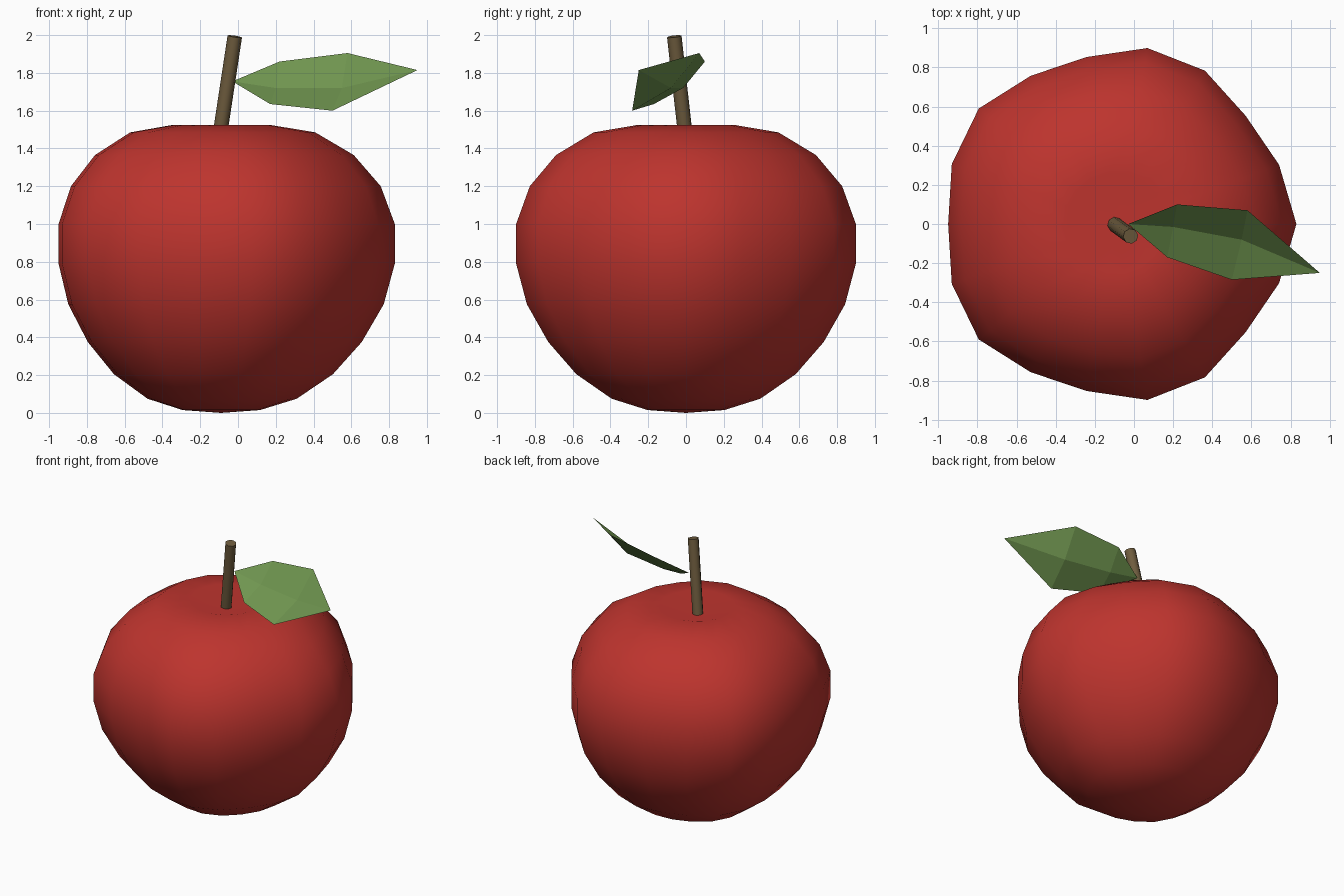
import bpy, bmesh
from math import cos, sin, pi
from mathutils import Vector

if "Cube" in bpy.data.objects:
    bpy.data.objects.remove(bpy.data.objects["Cube"])


def make_object(name, bm, color, smooth):
    bmesh.ops.recalc_face_normals(bm, faces=bm.faces)
    for f in bm.faces:
        f.smooth = smooth
    mesh = bpy.data.meshes.new(name)
    bm.to_mesh(mesh)
    bm.free()
    obj = bpy.data.objects.new(name, mesh)
    bpy.context.collection.objects.link(obj)
    mat = bpy.data.materials.new(name + "_color")
    mat.diffuse_color = (*color, 1)
    mat.use_nodes = True
    mat.node_tree.nodes["Principled BSDF"].inputs["Base Color"].default_value = mat.diffuse_color
    mesh.materials.append(mat)
    return obj


# Apple body: revolved profile with five soft lobes and a dimple on top
CX, SIDES = -0.09, 18
profile = [(0.205, 0.015), (0.395, 0.075), (0.58, 0.205), (0.725, 0.375),
           (0.835, 0.575), (0.89, 0.79), (0.89, 1.0), (0.82, 1.2),
           (0.685, 1.365), (0.49, 1.485), (0.255, 1.525)]
bm = bmesh.new()
rings = []
for r, z in profile:
    ring = []
    for i in range(SIDES):
        a = 2 * pi * i / SIDES
        rr = r * (1 + 0.038 * r * cos(5 * a))
        ring.append(bm.verts.new((CX + rr * cos(a), rr * sin(a), z)))
    rings.append(ring)
bottom = bm.verts.new((CX, 0, 0))
top = bm.verts.new((CX, 0, 1.46))
for i in range(SIDES):
    j = (i + 1) % SIDES
    for lo, hi in zip(rings, rings[1:]):
        bm.faces.new((lo[i], lo[j], hi[j], hi[i]))
    bm.faces.new((bottom, rings[0][j], rings[0][i]))
    bm.faces.new((top, rings[-1][i], rings[-1][j]))
make_object("apple_body", bm, (0.51, 0.034, 0.027), True)

# Stem: thin leaning cylinder set into the dimple
start, end = Vector((-0.104, 0.002, 1.42)), Vector((-0.017, -0.062, 1.993))
axis = end - start
bm = bmesh.new()
bmesh.ops.create_cone(bm, cap_ends=True, segments=8, radius1=0.039,
                      radius2=0.039, depth=axis.length)
rot = axis.to_track_quat('Z', 'Y').to_matrix()
for v in bm.verts:
    v.co = rot @ v.co + (start + end) / 2
stem = make_object("stem", bm, (0.156, 0.107, 0.048), True)
bpy.context.view_layer.objects.active = stem
stem.select_set(True)
bpy.ops.object.shade_smooth_by_angle(angle=pi / 3)

# Leaf: flat-faced sheet folded along its midrib
bm = bmesh.new()
base = bm.verts.new((-0.03, 0.0, 1.755))
tip = bm.verts.new((0.95, -0.25, 1.815))
row1 = [bm.verts.new(p) for p in ((0.22, 0.1, 1.86), (0.2, -0.015, 1.72), (0.17, -0.17, 1.635))]
row2 = [bm.verts.new(p) for p in ((0.58, 0.07, 1.905), (0.55, -0.08, 1.72), (0.5, -0.285, 1.6))]
for k in range(2):
    bm.faces.new((base, row1[k + 1], row1[k]))
    bm.faces.new((row1[k], row1[k + 1], row2[k + 1], row2[k]))
    bm.faces.new((row2[k], row2[k + 1], tip))
make_object("leaf", bm, (0.162, 0.305, 0.08), False)
